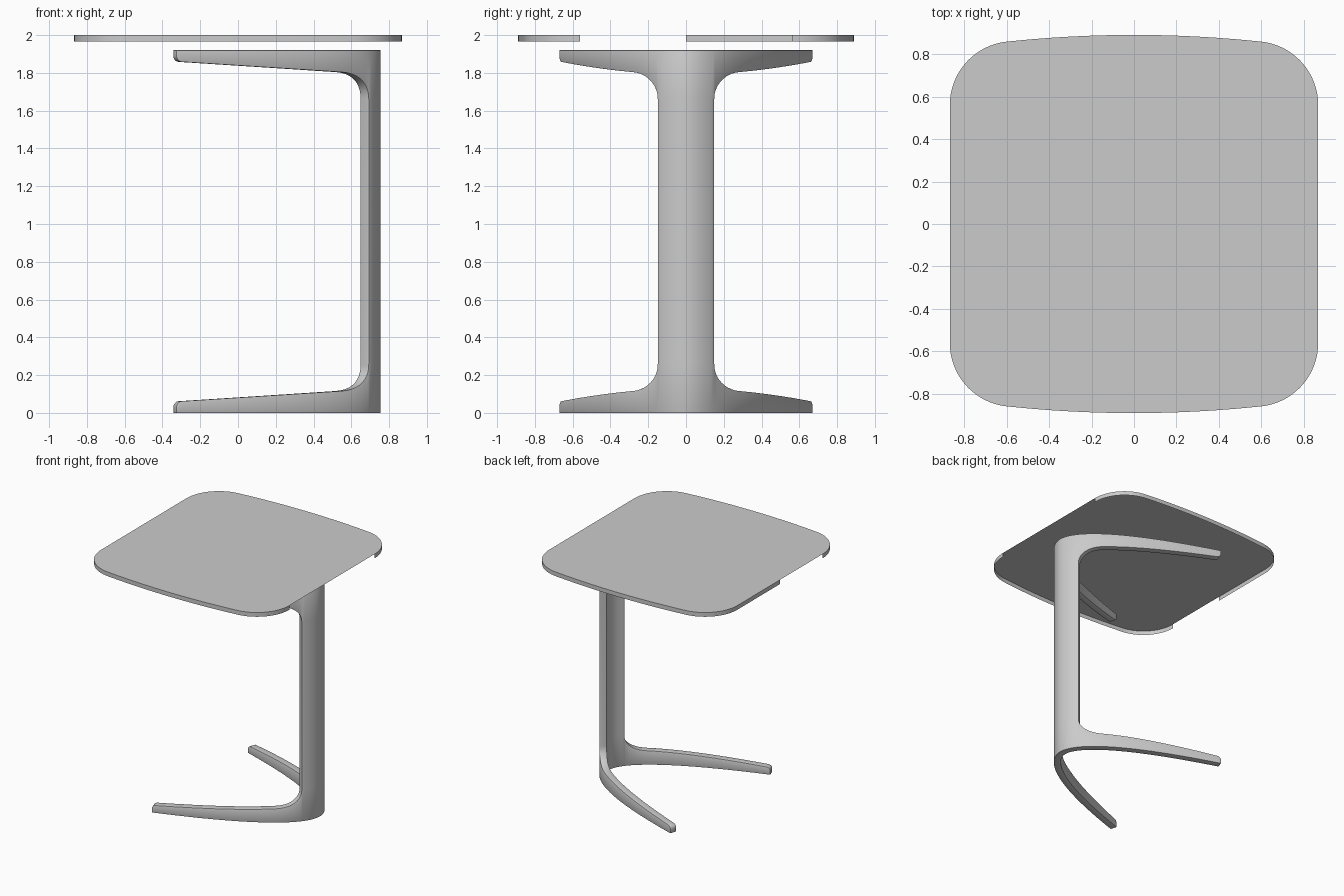
import bpy, bmesh, math

cube = bpy.data.objects.get("Cube")
if cube:
    bpy.data.objects.remove(cube, do_unlink=True)

# One plain grey for the whole table
GREY = (0.6, 0.6, 0.6, 1)
grey = bpy.data.materials.new("light_grey")
grey.use_nodes = True
grey.diffuse_color = GREY
grey.node_tree.nodes["Principled BSDF"].inputs["Base Color"].default_value = GREY


def make_object(name, bm):
    mesh = bpy.data.meshes.new(name)
    bm.to_mesh(mesh)
    bm.free()
    mesh.materials.append(grey)
    obj = bpy.data.objects.new(name, mesh)
    bpy.context.collection.objects.link(obj)
    bpy.ops.object.select_all(action="DESELECT")
    obj.select_set(True)
    bpy.context.view_layer.objects.active = obj
    return obj


# Tabletop: thin sheet with a turned-down rim, left open along parts of the sides
TOP, RIM = 2.0, 1.965
CX, CY, R, BULGE = 0.567, 0.56, 0.3, 0.89


def tabletop():
    corner = []
    for i in range(18):
        a = math.radians(i * 5)
        corner.append((CX + R * math.cos(a), CY + R * math.sin(a)))
    end_x, end_y = corner[-1]
    edge = []
    for i in range(1, 12):
        x = end_x * (1 - i / 6)
        edge.append((x, BULGE - (BULGE - end_y) * (x / end_x) ** 2))
    far_half = corner + edge + [(-x, y) for x, y in reversed(corner)]
    near_half = [(-x, -y) for x, y in far_half]
    outline = far_half + [(-CX - R, 0)] + near_half

    bm = bmesh.new()
    upper = [bm.verts.new((x, y, TOP)) for x, y in outline]
    lower = [bm.verts.new((x, y, RIM)) for x, y in outline]
    bm.faces.new(upper)
    n = len(outline)
    for i in range(n):
        j = (i + 1) % n
        mid_x = (outline[i][0] + outline[j][0]) / 2
        mid_y = (outline[i][1] + outline[j][1]) / 2
        straight = abs(mid_x) > CX + R - 0.0005 and abs(mid_y) < CY
        if straight and (mid_x > 0 or mid_y < 0):
            continue
        bm.faces.new((upper[j], upper[i], lower[i], lower[j]))
    bm.verts.ensure_lookup_table()
    bmesh.ops.delete(bm, geom=[v for v in bm.verts if not v.link_faces], context="VERTS")
    return make_object("tabletop", bm)


# Stand: a bent C-shaped panel, its post widening into two arms above and below
HEIGHT, SPAN, POST, FILLET = 1.92, 0.67, 0.15, 0.13
NOSE, TIP, POWER = 0.755, -0.325, 1.9


def plan_x(y):
    return NOSE - (NOSE - TIP) * (abs(y) / SPAN) ** POWER


def arm_height(y):
    y = abs(y)
    h = 0.06 + 0.064 * (plan_x(y) - TIP)
    if y < POST + FILLET:
        s = min(1, (POST + FILLET - y) / FILLET)
        h += FILLET * (1 - math.sqrt(1 - s * s))
    tip = 0.009
    if y > SPAN - tip:
        s = (y - SPAN + tip) / tip
        h -= 0.028 * (1 - math.sqrt(max(0, 1 - s * s)))
    return h


def stand():
    half = [POST * i / 8 for i in range(9)]
    half += [POST + FILLET * (1 - math.cos(math.pi / 2 * i / 10)) for i in range(1, 11)]
    arm_start, arm_end = POST + FILLET, SPAN - 0.009
    half += [arm_start + (arm_end - arm_start) * i / 14 for i in range(1, 15)]
    half += [arm_end + 0.009 * math.sin(math.pi / 2 * i / 5) for i in range(1, 6)]
    ys = [-y for y in reversed(half[1:])] + half

    bm = bmesh.new()
    columns = []
    for y in ys:
        h = arm_height(max(abs(y), POST))
        columns.append([bm.verts.new((plan_x(y), y, z)) for z in (0, h, HEIGHT - h, HEIGHT)])
    for i, (a, b) in enumerate(zip(columns, columns[1:])):
        in_post = abs(ys[i] + ys[i + 1]) / 2 < POST
        for row in ((0, 1, 2) if in_post else (0, 2)):
            bm.faces.new((a[row], b[row], b[row + 1], a[row + 1]))
    obj = make_object("stand", bm)

    solid = obj.modifiers.new("thickness", "SOLIDIFY")
    solid.thickness = 0.055
    solid.offset = -1
    solid.use_even_offset = True
    bevel = obj.modifiers.new("soft_edges", "BEVEL")
    bevel.width = 0.006
    bevel.segments = 2
    bevel.limit_method = "ANGLE"
    bevel.angle_limit = math.radians(50)
    return obj


for build in (tabletop, stand):
    build()
    bpy.ops.object.shade_smooth_by_angle(angle=math.radians(40))
